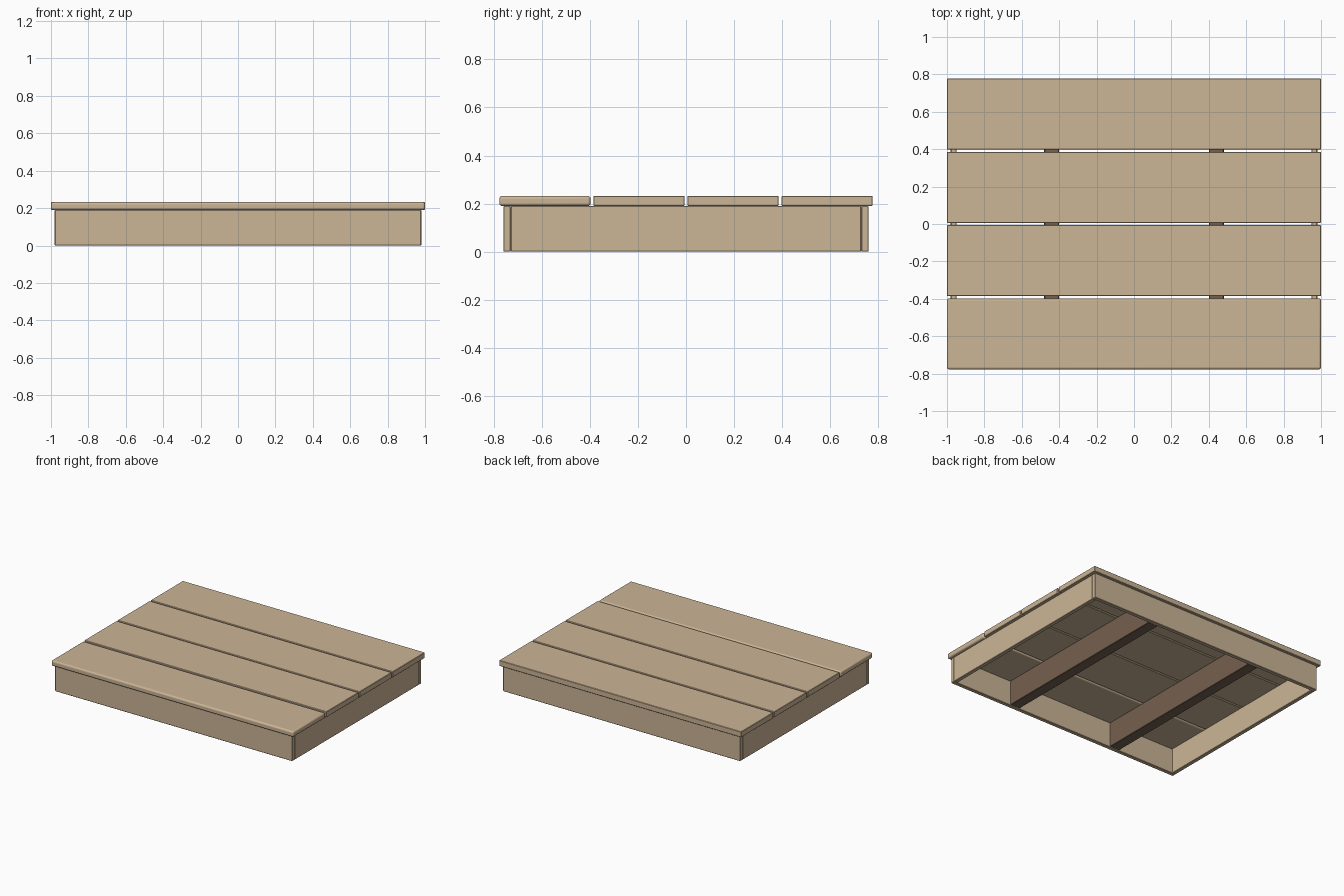
import bpy
import bmesh
from mathutils import Matrix

if "Cube" in bpy.data.objects:
    bpy.data.objects.remove(bpy.data.objects["Cube"])


def make_material(name, color):
    mat = bpy.data.materials.new(name)
    mat.diffuse_color = (*color, 1.0)
    mat.use_nodes = True
    mat.node_tree.nodes["Principled BSDF"].inputs["Base Color"].default_value = mat.diffuse_color
    return mat


wood = make_material("light wood", (0.60, 0.46, 0.305))
dark_wood = make_material("dark wood", (0.18, 0.12, 0.08))


def board(name, low, high, mat, bevel=0.003, segments=1):
    """Box between two corners with softened edges."""
    size = [b - a for a, b in zip(low, high)]
    centre = [(a + b) / 2 for a, b in zip(low, high)]
    bm = bmesh.new()
    bmesh.ops.create_cube(bm, size=1, matrix=Matrix.Diagonal((*size, 1)))
    mesh = bpy.data.meshes.new(name)
    bm.to_mesh(mesh)
    bm.free()
    obj = bpy.data.objects.new(name, mesh)
    obj.location = centre
    bpy.context.collection.objects.link(obj)
    mesh.materials.append(mat)
    mod = obj.modifiers.new("soft edges", "BEVEL")
    mod.width = bevel
    mod.segments = segments
    return obj


# Deck: four planks with narrow gaps, the front one with rounder edges
plank_width, gap = 0.38, 0.0115
pitch = plank_width + gap
start = -(4 * plank_width + 3 * gap) / 2
for i in range(4):
    y = start + i * pitch
    rounded = i == 0
    plank = board("front_plank" if rounded else f"deck_plank_{i}",
                  (-1, y, 0.19), (1, y + plank_width, 0.232), wood,
                  0.012 if rounded else 0.003, 4 if rounded else 1)
    if rounded:
        bpy.context.view_layer.objects.active = plank
        plank.select_set(True)
        bpy.ops.object.shade_smooth_by_angle()

# Frame: full-width front and back boards, side boards fitted between them
board("front_board", (-0.98, -0.76, 0), (0.98, -0.73, 0.19), wood)
board("back_board", (-0.98, 0.73, 0), (0.98, 0.76, 0.19), wood)
for name, x in (("left_board", -0.98), ("right_board", 0.95)):
    board(name, (x, -0.73, 0), (x + 0.03, 0.73, 0.19), wood)

# Joists under the deck
for name, x in (("left_joist", -0.48), ("right_joist", 0.40)):
    board(name, (x, -0.73, 0.003), (x + 0.08, 0.73, 0.19), dark_wood)
